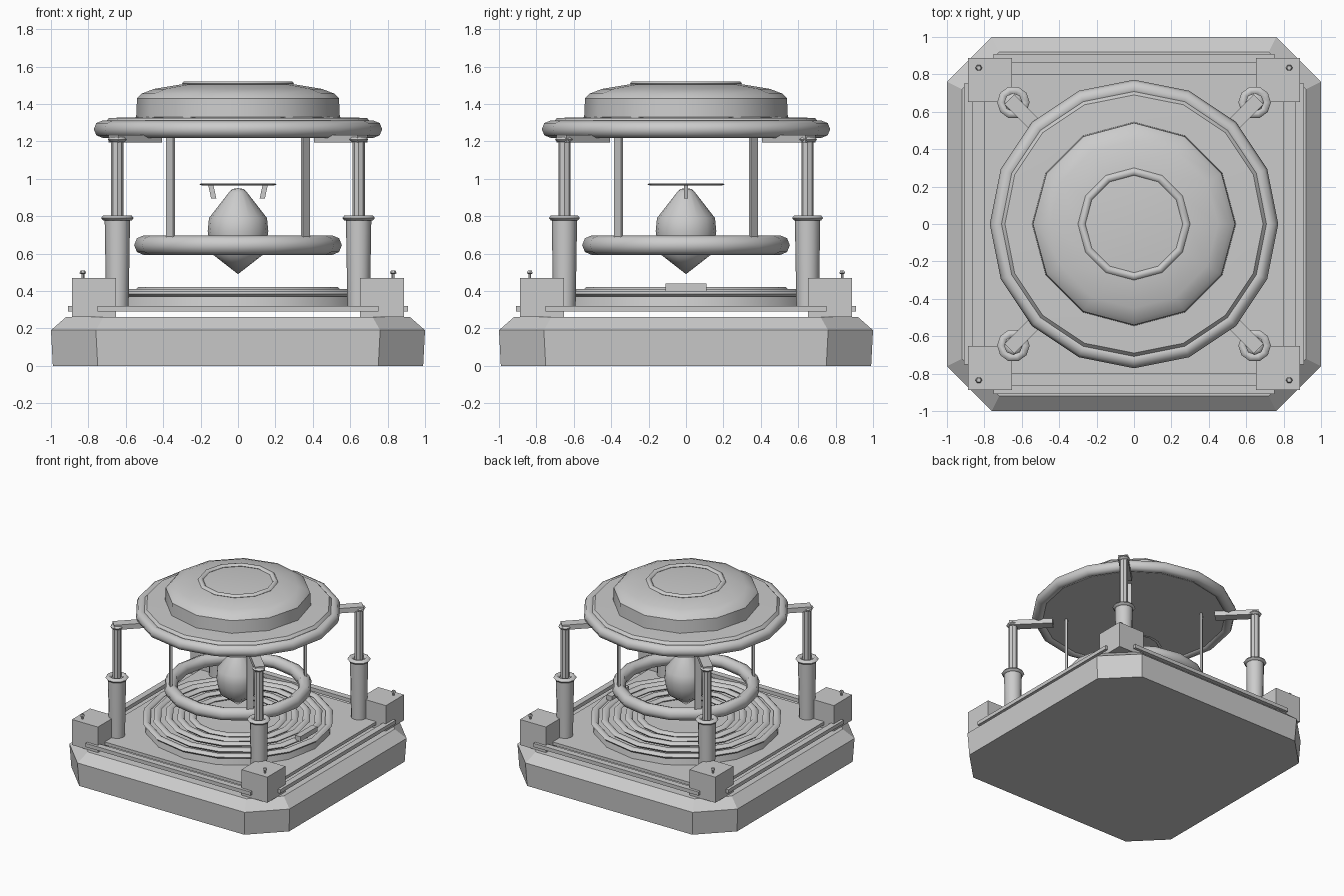
import bpy, bmesh, math
from mathutils import Matrix, Vector

if "Cube" in bpy.data.objects:
    bpy.data.objects.remove(bpy.data.objects["Cube"])

metal = bpy.data.materials.new("grey metal")
metal.diffuse_color = (0.6, 0.6, 0.6, 1)
metal.use_nodes = True
metal.node_tree.nodes["Principled BSDF"].inputs["Base Color"].default_value = metal.diffuse_color


def finish(name, bm, smooth=None):
    bmesh.ops.recalc_face_normals(bm, faces=bm.faces)
    mesh = bpy.data.meshes.new(name)
    bm.to_mesh(mesh)
    bm.free()
    mesh.materials.append(metal)
    ob = bpy.data.objects.new(name, mesh)
    bpy.context.collection.objects.link(ob)
    if smooth:
        bpy.ops.object.select_all(action='DESELECT')
        ob.select_set(True)
        bpy.context.view_layer.objects.active = ob
        bpy.ops.object.shade_smooth_by_angle(angle=math.radians(smooth))
    return ob


def box(name, center, size, turn=0):
    bm = bmesh.new()
    bmesh.ops.create_cube(bm, size=1, matrix=Matrix.Translation(center)
                          @ Matrix.Rotation(turn, 4, 'Z') @ Matrix.Diagonal((*size, 1)))
    return finish(name, bm)


def loft(name, rings, smooth=None):
    """Skin equal-length point rings, cap both ends."""
    bm = bmesh.new()
    loops = [[bm.verts.new(p) for p in r] for r in rings]
    n = len(loops[0])
    for a, b in zip(loops, loops[1:]):
        for i in range(n):
            j = (i + 1) % n
            bm.faces.new((a[i], a[j], b[j], b[i]))
    bm.faces.new(loops[0][::-1])
    bm.faces.new(loops[-1])
    bmesh.ops.remove_doubles(bm, verts=bm.verts, dist=1e-4)
    return finish(name, bm, smooth)


def lathe(name, profile, sides, x=0, y=0, smooth=40):
    step = 2 * math.pi / sides
    return loft(name, [[(x + r * math.cos(i * step), y + r * math.sin(i * step), z)
                        for i in range(sides)] for r, z in profile], smooth)


def ring(name, radius, z, thick, height, sides=16, x=0, y=0, tube=8):
    """Torus with an elliptical tube section."""
    bm = bmesh.new()
    vs = [[bm.verts.new((x + (radius + thick * math.cos(b)) * math.cos(a),
                         y + (radius + thick * math.cos(b)) * math.sin(a),
                         z + height * math.sin(b)))
           for b in (2 * math.pi * k / tube for k in range(tube))]
          for a in (2 * math.pi * i / sides for i in range(sides))]
    for i in range(sides):
        for k in range(tube):
            p, q, l = vs[i], vs[(i + 1) % sides], (k + 1) % tube
            bm.faces.new((p[k], q[k], q[l], p[l]))
    return finish(name, bm, 60)


def octagon(h, cut, z):
    c = h - cut
    return [(h, -c, z), (h, c, z), (c, h, z), (-c, h, z),
            (-h, c, z), (-h, -c, z), (-c, -h, z), (c, -h, z)]


# Base block with chamfered corners and a bevelled top, floating deck above
loft("base", [octagon(0.99, 0.24, 0), octagon(1, 0.24, 0.19), octagon(0.92, 0.2, 0.26)])
loft("deck", [octagon(0.8, 0.15, 0.29), octagon(0.8, 0.15, 0.315)])
for s in (-1, 1):
    box("side_rail", (0.885 * s, 0, 0.305), (0.05, 1.5, 0.03))
    box("end_rail", (0, 0.885 * s, 0.305), (1.5, 0.05, 0.03))

# Floor platform with concentric rings
lathe("ring_platform", [(0.7, 0.315), (0.69, 0.37), (0.3, 0.375), (0.0, 0.36)], 16)
for r, z in ((0.69, 0.385), (0.61, 0.395), (0.52, 0.405), (0.43, 0.4), (0.34, 0.395)):
    ring("floor_ring", r, z, 0.028, 0.018, tube=6)
box("floor_latch", (0.62, 0, 0.42), (0.05, 0.22, 0.04))

# Corner blocks, telescopic posts, arms and hangers
for sx in (-1, 1):
    for sy in (-1, 1):
        box("corner_block", (0.77 * sx, 0.77 * sy, 0.365), (0.235, 0.235, 0.21))
        lathe("block_bolt", [(0.008, 0.46), (0.008, 0.49), (0.018, 0.495), (0.012, 0.51)],
              6, 0.83 * sx, 0.835 * sy)
        px, py = 0.645 * sx, 0.65 * sy
        lathe("post_sleeve", [(0.06, 0.31), (0.068, 0.79)], 12, px, py)
        ring("post_collar", 0.065, 0.79, 0.022, 0.016, 10, px, py, 6)
        lathe("post_rod", [(0.033, 0.78), (0.033, 1.21)], 8, px, py)
        ring("rod_cap", 0.03, 1.21, 0.02, 0.016, 8, px, py, 6)
        turn = math.atan2(sy, sx)
        box("arm", (0.55 * sx, 0.55 * sy, 1.215), (0.33, 0.075, 0.04), turn)
        box("hanger", (0.36 * sx, 0.36 * sy, 0.95), (0.018, 0.05, 0.56), turn)

# Suspended ring and central core
ring("suspended_ring", 0.505, 0.645, 0.05, 0.052)
lathe("core", [(0.0, 0.49), (0.135, 0.595), (0.155, 0.67), (0.162, 0.72), (0.155, 0.79),
               (0.05, 0.925), (0.03, 0.945), (0.0, 0.95)], 16)
ring("core_halo", 0.195, 0.97, 0.012, 0.005, tube=4)
for s in (-1, 1):
    loft("halo_prong", [[(s * (x + dx), dy, z) for dx, dy in
                         ((-0.014, -0.01), (0.014, -0.01), (0.014, 0.01), (-0.014, 0.01))]
                        for x, z in ((0.13, 0.895), (0.145, 0.965))])

# Canopy: rim tube, plate, dome and top ring
ring("canopy_rim", 0.725, 1.265, 0.046, 0.046)
lathe("canopy_plate", [(0.71, 1.235), (0.72, 1.29), (0.69, 1.325), (0.5, 1.33)], 16)
lathe("dome", [(0.545, 1.32), (0.54, 1.43), (0.515, 1.455), (0.45, 1.48),
               (0.3, 1.505), (0.0, 1.5)], 12)
ring("dome_ring", 0.28, 1.508, 0.02, 0.015, 12, tube=6)
